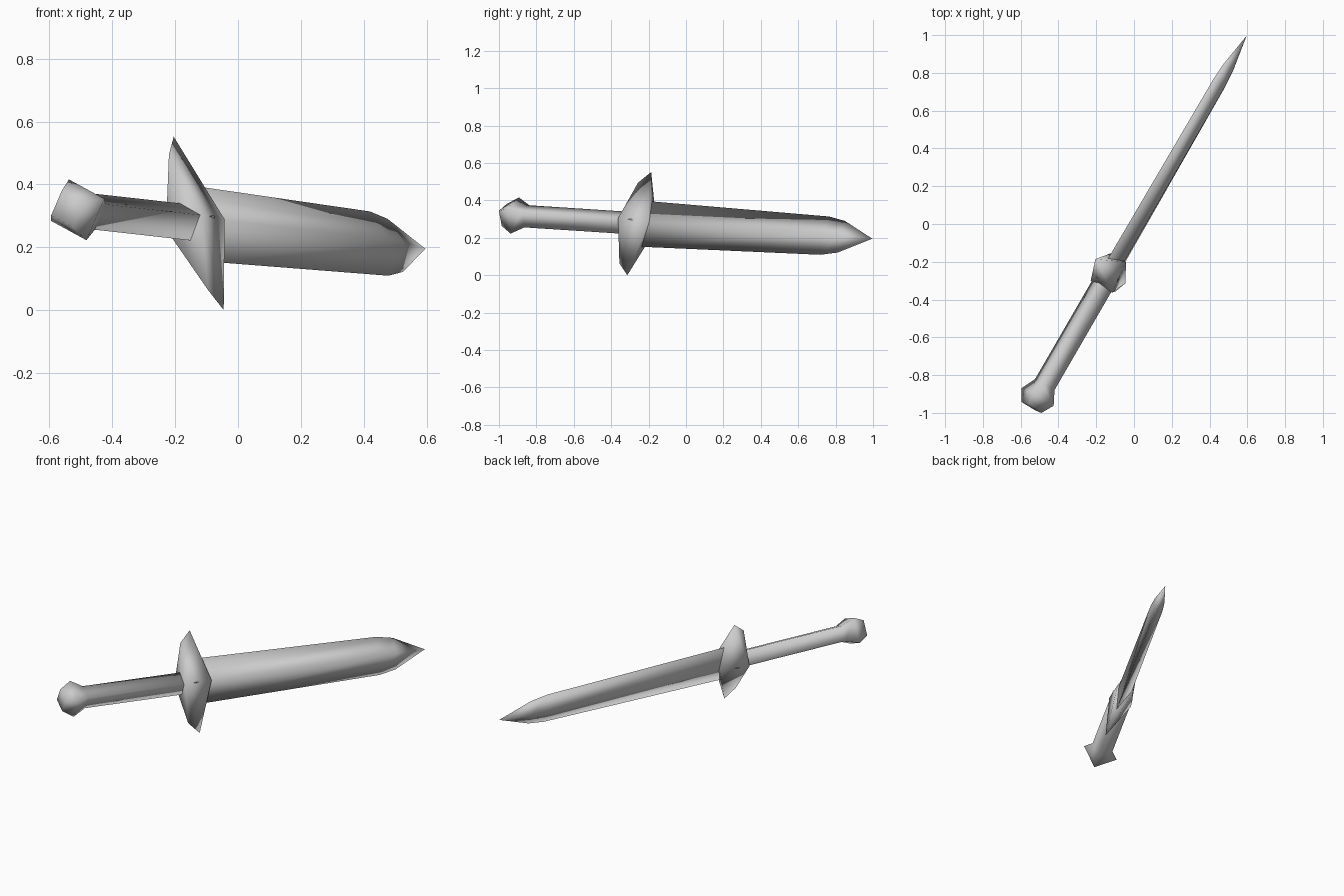
import bpy
import bmesh
from mathutils import Matrix, Vector

default_cube = bpy.data.objects.get("Cube")
if default_cube:
    bpy.data.objects.remove(default_cube, do_unlink=True)

# Single plain metal colour
GREY = (0.6, 0.6, 0.6, 1.0)
metal = bpy.data.materials.new("grey_metal")
metal.use_nodes = True
metal.diffuse_color = GREY
metal.node_tree.nodes["Principled BSDF"].inputs["Base Color"].default_value = GREY

# Dagger frame: local x = thickness, y = along the blade, z = blade width
along = Vector((0.5, 0.864, -0.056)).normalized()
width = Vector((-0.272, 0.212, 0.935))
width = (width - along * width.dot(along)).normalized()
thick = along.cross(width)
frame = Matrix((thick, along, width)).transposed().to_4x4()
frame.translation = (-0.125, -0.25, 0.276)


def finish(name, bm):
    """Turn a bmesh into a smooth grey object placed in the dagger frame."""
    bmesh.ops.recalc_face_normals(bm, faces=bm.faces)
    for face in bm.faces:
        face.smooth = True
    bm.transform(frame)
    mesh = bpy.data.meshes.new(name)
    bm.to_mesh(mesh)
    bm.free()
    mesh.materials.append(metal)
    obj = bpy.data.objects.new(name, mesh)
    bpy.context.collection.objects.link(obj)
    return obj


def diamond_loft(name, stations):
    """Loft diamond sections given as (distance, half thickness, half width)."""
    bm = bmesh.new()
    rings = []
    for y, t, w in stations:
        corners = [(t, y, 0), (0, y, w), (-t, y, 0), (0, y, -w)]
        rings.append([bm.verts.new(c) for c in corners])
    for low, high in zip(rings, rings[1:]):
        for i in range(4):
            j = (i + 1) % 4
            bm.faces.new((low[i], low[j], high[j], high[i]))
    bm.faces.new(rings[0])
    bm.faces.new(rings[-1])
    bmesh.ops.remove_doubles(bm, verts=bm.verts, dist=0.001)
    return finish(name, bm)


# Blade tapering to a point
diamond_loft("blade", [
    (0.0, 0.041, 0.130),
    (1.148, 0.038, 0.109),
    (1.25, 0.031, 0.090),
    (1.442, 0.0, 0.0),
])

# Square handle swelling into the pommel
diamond_loft("handle_with_pommel", [
    (-0.835, 0.063, 0.063),
    (-0.77, 0.103, 0.103),
    (-0.695, 0.063, 0.063),
    (0.0, 0.063, 0.063),
])

# Crossguard: faceted body drawn out to a tip on each side
guard = bmesh.new()
for side in (-1, 1):
    guard.verts.new((0, 0, side * 0.294))
    guard.verts.new((0, -0.065, side * 0.23))
    guard.verts.new((side * 0.069, -0.095, 0))
    guard.verts.new((side * 0.05, 0.083, 0))
bmesh.ops.convex_hull(guard, input=guard.verts)
finish("crossguard", guard)
